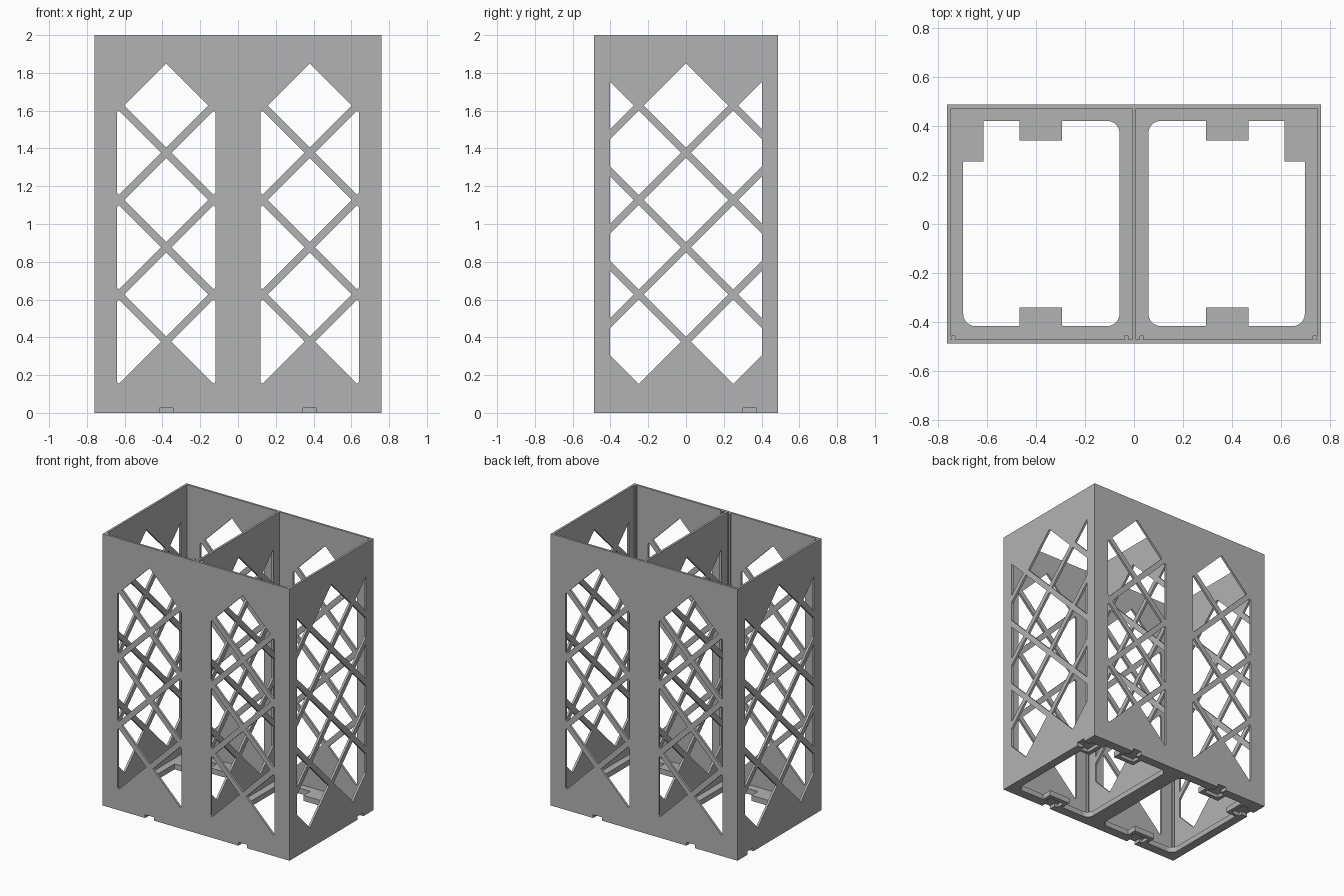
import bpy, bmesh, math
from mathutils import Matrix, Vector

if "Cube" in bpy.data.objects:
    bpy.data.objects.remove(bpy.data.objects["Cube"], do_unlink=True)

W, D, H = 0.761, 0.487, 2.0      # half width, half depth, height
T = 0.016                        # wall thickness
FLOOR, SLOT = 0.04, 0.025        # floor thickness, clip slot height
CELL = 0.38                      # centre of each compartment

grey = bpy.data.materials.new("plain grey")
grey.use_nodes = True
grey.diffuse_color = (0.45, 0.45, 0.45, 1)
grey.node_tree.nodes["Principled BSDF"].inputs["Base Color"].default_value = grey.diffuse_color


def add_object(name, mesh):
    mesh.materials.clear()
    mesh.materials.append(grey)
    obj = bpy.data.objects.new(name, mesh)
    bpy.context.scene.collection.objects.link(obj)
    return obj


def plate(name, loops, thickness, matrix):
    """Flat plate from an outline and hole loops, placed by a matrix."""
    curve = bpy.data.curves.new(name, 'CURVE')
    curve.dimensions = '2D'
    curve.fill_mode = 'BOTH'
    curve.extrude = thickness / 2
    for loop in loops:
        spline = curve.splines.new('POLY')
        spline.points.add(len(loop) - 1)
        for point, (x, y) in zip(spline.points, loop):
            point.co = (x, y, 0, 1)
        spline.use_cyclic_u = True
    temp = bpy.data.objects.new(name, curve)
    bpy.context.scene.collection.objects.link(temp)
    bpy.context.view_layer.update()
    graph = bpy.context.evaluated_depsgraph_get()
    mesh = bpy.data.meshes.new_from_object(temp.evaluated_get(graph))
    bpy.data.objects.remove(temp, do_unlink=True)
    bm = bmesh.new()
    bm.from_mesh(mesh)
    bmesh.ops.remove_doubles(bm, verts=bm.verts, dist=1e-5)
    bmesh.ops.transform(bm, matrix=matrix, verts=bm.verts)
    bmesh.ops.recalc_face_normals(bm, faces=bm.faces)
    for face in bm.faces:
        face.smooth = False
    bm.to_mesh(mesh)
    bm.free()
    return add_object(name, mesh)


def rect(x0, y0, x1, y1):
    return [(x0, y0), (x1, y0), (x1, y1), (x0, y1)]


def lattice(centre, half):
    """Diamond holes in staggered columns, clipped to a window."""
    holes, r, step = [], 0.223, 0.25
    for k in range(-2, 3):
        cx = centre + k * step
        lo, hi = max(centre - half, cx - r), min(centre + half, cx + r)
        if lo >= hi:
            continue
        xs = [lo] + ([cx] if lo < cx < hi else []) + [hi]
        for row in range(3):
            cz = 0.627 + 2 * step * row - (step if k % 2 else 0)
            loop = []
            for sign, line in ((1, xs), (-1, xs[::-1])):
                for x in line:
                    p = (x, cz + sign * (r - abs(x - cx)))
                    if not any(math.dist(p, q) < 1e-4 for q in loop):
                        loop.append(p)
            holes.append(loop)
    return holes


# Lattice walls
upright = Matrix.Rotation(math.pi / 2, 4, 'X')
sideways = Matrix.Rotation(math.pi / 2, 4, 'Z') @ upright
long_loops = [rect(-W, FLOOR, W, H)] + lattice(-CELL, 0.26) + lattice(CELL, 0.26)
for name, y in (("front_wall", -D + T / 2), ("back_wall", D - T / 2)):
    plate(name, long_loops, T, Matrix.Translation((0, y, 0)) @ upright)

short_loops = [rect(-D + T, FLOOR, D - T, H)] + lattice(0, 0.403)
for name, x in (("right_wall", -W + T / 2), ("divider", 0), ("left_wall", W - T / 2)):
    plate(name, short_loops, T, Matrix.Translation((x, 0, 0)) @ sideways)


# Floor with two stepped openings
def rounded(x, y, start, r=0.05):
    """Corner arc, counter-clockwise, beginning at a given angle."""
    a0 = math.radians(start)
    cx = x - r * math.copysign(1, math.cos(a0 + math.pi / 4))
    cy = y - r * math.copysign(1, math.sin(a0 + math.pi / 4))
    return [(cx + r * math.cos(a0 + i * math.pi / 12),
             cy + r * math.sin(a0 + i * math.pi / 12)) for i in range(7)]


inner, outer, low, high = 0.059, 0.696, -0.416, 0.42
tab0, tab1, tab_y = 0.294, 0.467, 0.341
opening = (rounded(inner, low, 180)
           + [(tab0, low), (tab0, -tab_y), (tab1, -tab_y), (tab1, low)]
           + rounded(outer, low, 270)
           + [(outer, 0.255), (0.614, 0.255), (0.614, high)]
           + [(tab1, high), (tab1, tab_y), (tab0, tab_y), (tab0, high)]
           + rounded(inner, high, 90))
mirrored = [(-x, y) for x, y in opening]
floor = plate("floor", [rect(-W, -D, W, D), opening, mirrored], FLOOR,
              Matrix.Translation((0, 0, FLOOR / 2)))

# Clip slots cut into the underside of the floor tabs
neck, wide, step_in, depth = 0.035, 0.06, 0.05, 0.115
slot = [(-neck, -0.05), (neck, -0.05), (neck, step_in), (wide, step_in),
        (wide, depth), (-wide, depth), (-wide, step_in), (-neck, step_in)]
places = []
for s in (-1, 1):
    places += [(s * CELL, -D, 0), (s * CELL, D, 180), (s * W, 0.337, s * 90)]
for x, y, turn in places:
    cutter = plate("slot_cutter", [slot], 2 * SLOT, Matrix.Translation((x, y, 0))
                   @ Matrix.Rotation(math.radians(turn), 4, 'Z'))
    cutter.hide_render = True
    cut = floor.modifiers.new("clip_slot", 'BOOLEAN')
    cut.operation = 'DIFFERENCE'
    cut.solver = 'EXACT'
    cut.object = cutter
    bpy.context.view_layer.objects.active = floor
    bpy.ops.object.modifier_apply(modifier=cut.name)
    bpy.data.objects.remove(cutter, do_unlink=True)

# Thin guide posts along the front wall
for i, x in enumerate((-0.736, -0.031, 0.031, 0.736)):
    bm = bmesh.new()
    bmesh.ops.create_cone(bm, cap_ends=True, segments=8, radius1=0.01, radius2=0.01,
                          depth=H - FLOOR,
                          matrix=Matrix.Translation((x, -D + T + 0.009, (H + FLOOR) / 2)))
    mesh = bpy.data.meshes.new("guide_post")
    bm.to_mesh(mesh)
    bm.free()
    add_object(f"guide_post_{i + 1}", mesh)
